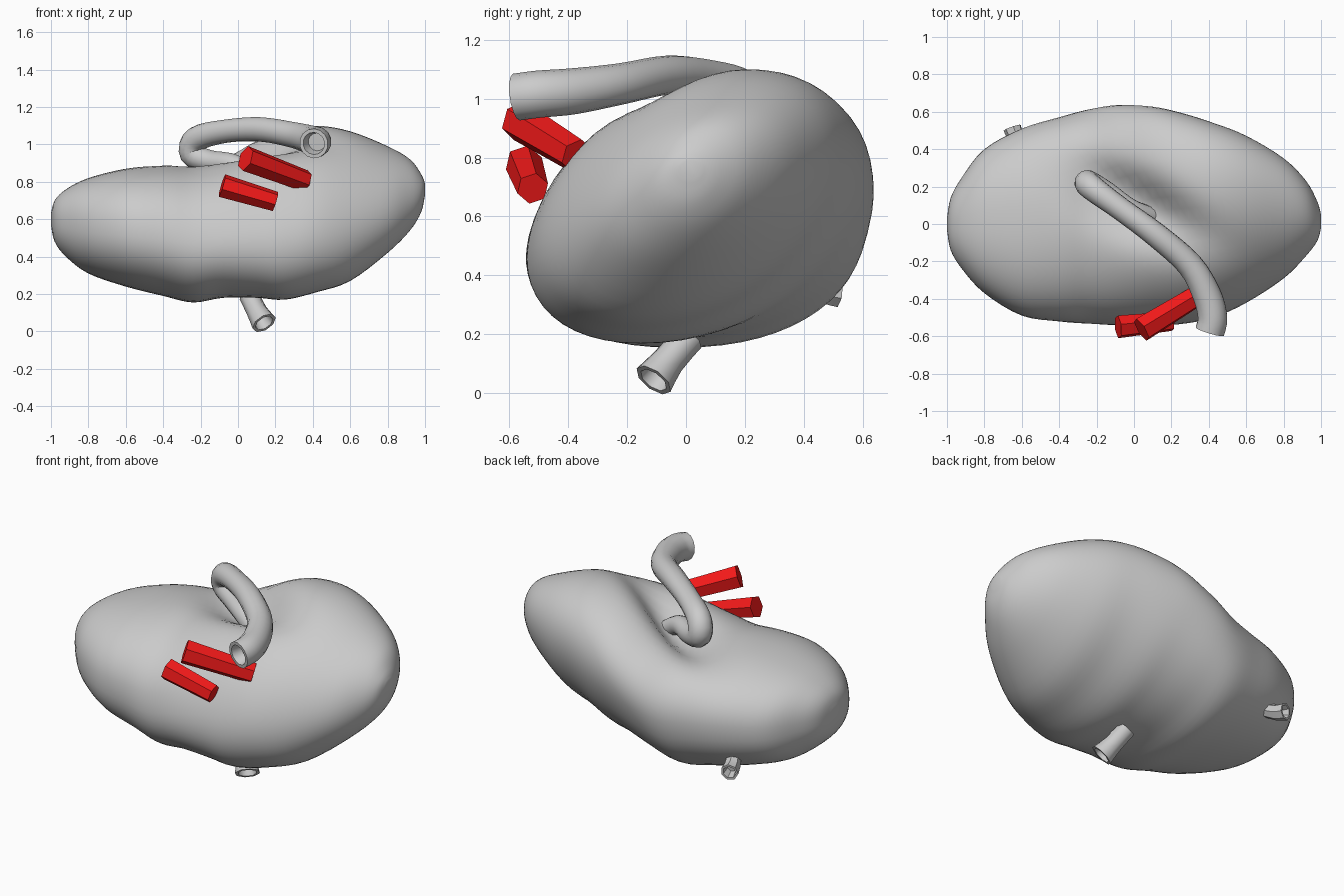
import bpy, math
from mathutils import Vector

if "Cube" in bpy.data.objects:
    bpy.data.objects.remove(bpy.data.objects["Cube"])

RED = bpy.data.materials.new("red")
RED.diffuse_color = (0.9, 0.01, 0.01, 1)
RED.use_nodes = True
RED.node_tree.nodes["Principled BSDF"].inputs["Base Color"].default_value = RED.diffuse_color


def make(name, verts, faces, smooth=True, mat=None):
    me = bpy.data.meshes.new(name)
    me.from_pydata(verts, [], faces)
    me.validate()
    for p in me.polygons:
        p.use_smooth = smooth
    if mat:
        me.materials.append(mat)
    ob = bpy.data.objects.new(name, me)
    bpy.context.collection.objects.link(ob)
    return ob


def spline(rows, steps):
    # Catmull-Rom through rows of numbers
    out = []
    last = len(rows) - 1
    for i in range(last):
        a, b, c, d = (rows[max(i - 1, 0)], rows[i], rows[i + 1], rows[min(i + 2, last)])
        for s in range(steps):
            t = s / steps
            out.append([0.5 * (2 * q + (r - p) * t + (2 * p - 5 * q + 4 * r - w) * t * t
                               + (3 * q - p - 3 * r + w) * t ** 3)
                        for p, q, r, w in zip(a, b, c, d)])
    out.append(list(rows[-1]))
    return out


def bridge(rings, n):
    # quads between successive rings, n-gon caps
    faces = [(i * n + j, i * n + (j + 1) % n, (i + 1) * n + (j + 1) % n, (i + 1) * n + j)
             for i in range(rings - 1) for j in range(n)]
    faces.append(tuple(reversed(range(n))))
    faces.append(tuple(range((rings - 1) * n, rings * n)))
    return faces


def tube(name, rows, sides=14, steps=4, hollow=True, smooth=True, mat=None):
    # rows: x, y, z, radius; the last row is the open end
    path = spline(rows, steps)
    pts = [Vector(r[:3]) for r in path]
    rad = [r[3] for r in path]
    dirs = [(pts[min(i + 1, len(pts) - 1)] - pts[max(i - 1, 0)]).normalized()
            for i in range(len(pts))]
    if hollow:
        e, d, r = pts[-1], dirs[-1], rad[-1]
        pts += [e.copy(), e - d * 0.06]
        dirs += [d, d]
        rad += [r * 0.75, r * 0.6]
    n = Vector((0.1, 0.2, 1))
    verts = []
    for p, d, r in zip(pts, dirs, rad):
        n = (n - d * n.dot(d)).normalized()
        m = d.cross(n)
        for j in range(sides):
            a = math.tau * j / sides
            verts.append(p + (n * math.cos(a) + m * math.sin(a)) * r)
    ob = make(name, verts, bridge(len(pts), sides), smooth, mat)
    if smooth:
        bpy.context.view_layer.objects.active = ob
        ob.select_set(True)
        bpy.ops.object.shade_smooth_by_angle(angle=math.radians(50))
        ob.select_set(False)
    return ob


# Organ body: x, front y, back y, bottom z, top z, backward lean
sections = [
    (-1.00, -0.03, 0.03, 0.57, 0.63, 0.0),
    (-0.98, -0.14, 0.14, 0.48, 0.70, 0.0),
    (-0.92, -0.24, 0.25, 0.40, 0.76, 0.0),
    (-0.80, -0.37, 0.40, 0.31, 0.82, 0.0),
    (-0.60, -0.49, 0.51, 0.24, 0.87, 0.03),
    (-0.40, -0.52, 0.57, 0.19, 0.89, 0.06),
    (-0.24, -0.53, 0.61, 0.155, 0.90, 0.12),
    (-0.08, -0.535, 0.63, 0.18, 0.95, 0.2),
    (0.10, -0.535, 0.62, 0.18, 1.03, 0.29),
    (0.25, -0.53, 0.59, 0.17, 1.08, 0.33),
    (0.42, -0.50, 0.54, 0.21, 1.10, 0.36),
    (0.60, -0.42, 0.47, 0.27, 1.07, 0.36),
    (0.80, -0.29, 0.35, 0.42, 0.99, 0.35),
    (0.92, -0.17, 0.23, 0.54, 0.92, 0.3),
    (0.98, -0.09, 0.12, 0.64, 0.84, 0.2),
    (1.00, -0.02, 0.05, 0.73, 0.79, 0.0),
]
N = 56
rings = spline(sections, 4)
groove_mid = Vector((0.05, 0.10))
groove_dir = Vector((0.8, -0.45)).normalized()
groove_side = Vector((-groove_dir.y, groove_dir.x))
verts = []
for x, y0, y1, zb, zt, lean in rings:
    half = (y1 - y0) / 2
    k = lean * half
    ry = math.sqrt(max(half * half - k * k, 0))
    power = 0.88 + 0.1 * min(max((x + 0.1) / 0.5, 0), 1)   # left half is boxier
    for j in range(N):
        a = math.tau * j / N
        c = math.copysign(abs(math.cos(a)) ** power, math.cos(a))
        s = math.copysign(abs(math.sin(a)) ** power, math.sin(a))
        y = (y0 + y1) / 2 + ry * c + k * s
        z = (zb + zt) / 2 + (zt - zb) / 2 * s
        # sunken groove where the vessel enters
        q = Vector((x, y)) - groove_mid
        across = q.dot(groove_side)
        width = 0.12 if across > 0 else 0.17
        dip = math.exp(-(across / width) ** 2 - (q.dot(groove_dir) / 0.36) ** 2)
        z -= 0.17 * dip * max(s, 0)
        verts.append((x, y, z))
make("organ_body", verts, bridge(len(rings), N))

# Long vessel looping out of the groove
tube("looped_vessel", [
    (0.18, 0.02, 0.76, 0.05), (0.00, 0.07, 0.885, 0.055), (-0.15, 0.17, 0.91, 0.06),
    (-0.245, 0.22, 0.95, 0.068), (-0.22, 0.19, 1.03, 0.068), (-0.07, 0.08, 1.07, 0.062),
    (0.12, -0.06, 1.08, 0.066), (0.30, -0.22, 1.05, 0.07), (0.39, -0.38, 1.025, 0.078),
    (0.42, -0.50, 1.015, 0.08), (0.405, -0.575, 1.005, 0.08)])

# Short cut vessels underneath and at the back
tube("lower_stub", [(0.06, 0.01, 0.19, 0.055), (0.10, -0.06, 0.11, 0.056),
                    (0.14, -0.11, 0.045, 0.07)], sides=8, steps=2)
tube("rear_stub", [(-0.60, 0.40, 0.38, 0.04), (-0.63, 0.46, 0.35, 0.045),
                   (-0.65, 0.515, 0.34, 0.05)], sides=7, steps=2)

# Red six-sided vessels at the front
for name, a, b, r in (("upper_red_vessel", (0.04, -0.565, 0.925), (0.36, -0.37, 0.805), 0.07),
                      ("lower_red_vessel", (-0.085, -0.55, 0.78), (0.20, -0.52, 0.695), 0.064)):
    tube(name, [(*a, r), (*b, r * 0.85)], sides=6, steps=1, hollow=False, smooth=False, mat=RED)
